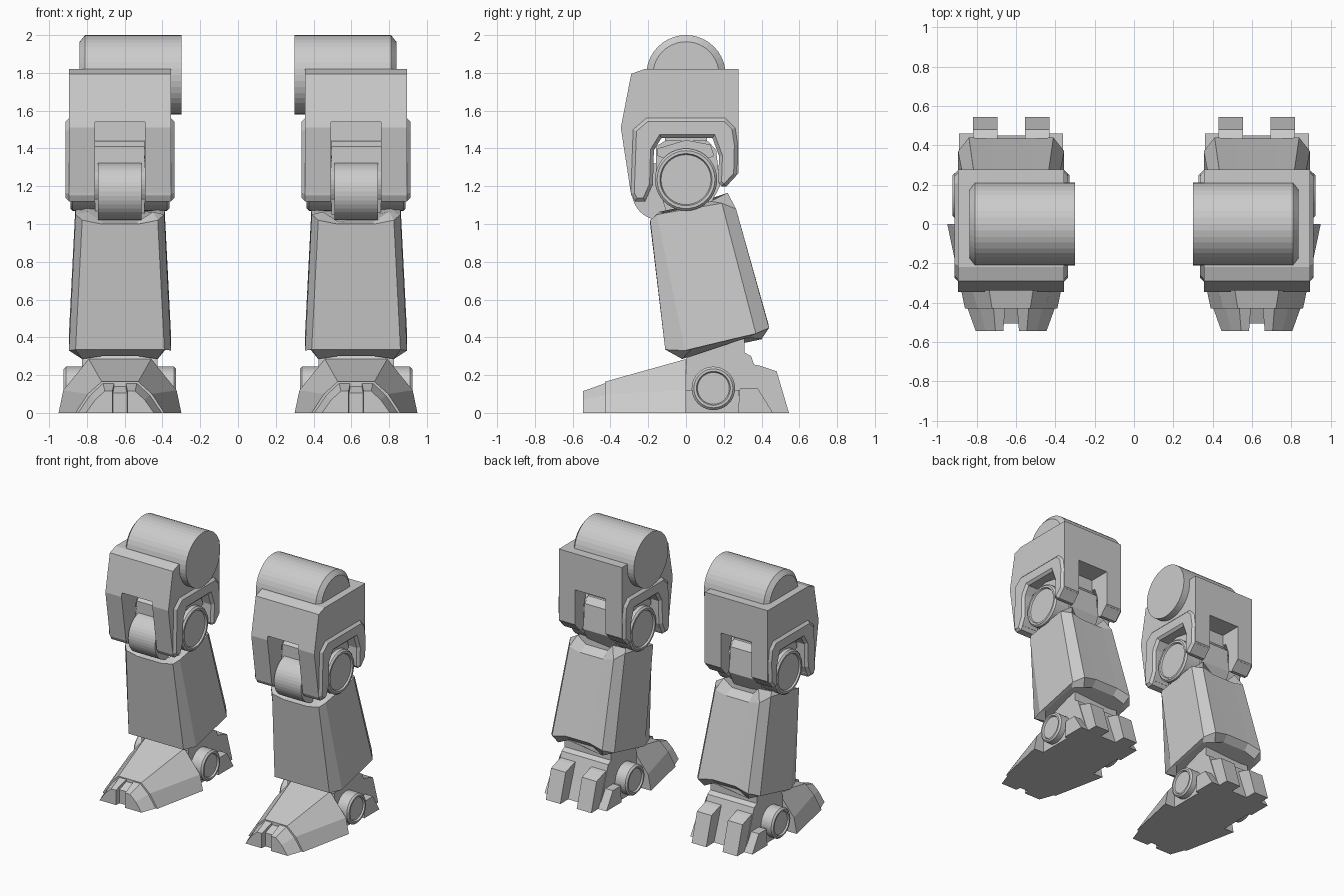
import bpy, bmesh, math

if "Cube" in bpy.data.objects:
    bpy.data.objects.remove(bpy.data.objects["Cube"])

CX = 0.625   # centre line of one leg; everything is mirrored across x = 0


def loft(name, rings, sides=(1,), cutter=None, bevel=0):
    """Skin rings of (local x, y, z) points; sides=(1,-1) repeats about the leg centre."""
    bm = bmesh.new()
    for s in sides:
        vs = [[bm.verts.new((CX + s * x, y, z)) for x, y, z in r] for r in rings]
        n = len(vs[0])
        for a, b in zip(vs, vs[1:]):
            for i in range(n):
                j = (i + 1) % n
                bm.faces.new((a[i], a[j], b[j], b[i]))
        bm.faces.new(vs[0])
        bm.faces.new(vs[-1])
    bmesh.ops.recalc_face_normals(bm, faces=bm.faces)
    me = bpy.data.meshes.new(name)
    bm.to_mesh(me)
    bm.free()
    ob = bpy.data.objects.new(name, me)
    bpy.context.collection.objects.link(ob)
    if bevel:
        m = ob.modifiers.new("Bevel", 'BEVEL')
        m.width, m.segments, m.limit_method = bevel, 1, 'ANGLE'
        m.angle_limit = math.radians(80)
    if cutter:
        m = ob.modifiers.new("Window", 'BOOLEAN')
        m.operation, m.object, m.solver = 'DIFFERENCE', cutter, 'EXACT'
    if cutter is not False:
        m = ob.modifiers.new("Mirror", 'MIRROR')
        m.use_clip = False
        m.use_mirror_merge = False
    return ob


def prism(name, profile, x0, x1, **kw):
    """Side profile of (y, z) points extruded from x0 to x1."""
    return loft(name, [[(x, y, z) for y, z in profile] for x in (x0, x1)], **kw)


def box(name, x0, x1, y0, y1, z0, z1, **kw):
    return prism(name, [(y0, z0), (y1, z0), (y1, z1), (y0, z1)], x0, x1, **kw)


def turned(name, y, z, steps, n=40):
    """Cylinder along x from (x, radius) steps."""
    ring = [(math.cos(2 * math.pi * i / n), math.sin(2 * math.pi * i / n)) for i in range(n)]
    return loft(name, [[(x, y + r * c, z + r * s) for c, s in ring] for x, r in steps])


def drum(name, y, z, half, r, lip, chamfer=0.012, sink=0.012):
    """Joint drum with chamfered rim and recessed face on both ends."""
    e = [(half - sink, r - lip - 0.006), (half, r - lip), (half, r - chamfer), (half - chamfer, r)]
    return turned(name, y, z, [(-x, q) for x, q in e] + e[::-1])


def sym(half):
    """Complete a half ring by reflecting it about the leg centre."""
    return half + [(-x, y, z) for x, y, z in reversed(half)]


# hip roller
turned("hip_roller", 0, 1.79, [(-0.325, 0.21), (0.185, 0.21), (0.213, 0.175)])

# thigh armour with open front/back window and side arch
window = box("window_cutter", -0.132, 0.132, -0.6, 0.6, 1.0, 1.54, cutter=False)
window.hide_render = True
window.display_type = 'WIRE'
prism("thigh_armour", [(-0.22, 1.82), (-0.29, 1.795), (-0.345, 1.51), (-0.29, 1.15),
                       (-0.2, 1.15), (-0.18, 1.39), (-0.13, 1.47), (0.13, 1.47),
                       (0.17, 1.42), (0.19, 1.22), (0.215, 1.2), (0.278, 1.27), (0.278, 1.82)],
      -0.27, 0.27, cutter=window)
prism("thigh_arch_trim", [(-0.27, 1.12), (-0.292, 1.16), (-0.28, 1.5), (-0.21, 1.56),
                          (0.21, 1.56), (0.26, 1.51), (0.274, 1.42), (0.27, 1.26), (0.2, 1.185),
                          (0.17, 1.22), (0.175, 1.36), (0.14, 1.455), (-0.13, 1.455),
                          (-0.17, 1.39), (-0.175, 1.21), (-0.215, 1.12)],
      -0.288, 0.288, cutter=window, bevel=0.018)

# knee
prism("knee_housing", [(-0.16, 1.24), (-0.16, 1.41), (-0.12, 1.435), (0, 1.46), (0.12, 1.435),
                       (0.16, 1.39), (0.18, 1.2), (0.1, 1.05), (-0.1, 1.05)], -0.131, 0.131)
prism("knee_bridge", [(-0.15, 1.36), (-0.15, 1.40), (0, 1.445), (0.13, 1.42), (0.15, 1.36),
                      (0, 1.3)], -0.22, 0.22)
box("thigh_core", -0.14, 0.14, -0.11, 0.11, 1.44, 1.56)
drum("knee_joint", 0, 1.235, 0.262, 0.165, 0.027)
turned("knee_cap", -0.135, 1.172, [(-0.115, 0.152), (0.115, 0.152)])

# shin shell: bottom lip, lower rim, upper rim, top lip
loft("shin", [
    sym([(.1, -.02, .30), (.2, -.02, .285), (.245, .03, .34),
         (.245, .33, .40), (.19, .40, .39), (.1, .39, .43)]),
    sym([(.1, -.11, .335), (.235, -.11, .335), (.27, -.005, .33),
         (.27, .37, .42), (.215, .44, .45), (.1, .435, .475)]),
    sym([(.1, -.19, 1.0), (.2, -.19, 1.02), (.235, -.155, 1.05),
         (.235, .19, 1.11), (.19, .265, 1.08), (.1, .265, 1.06)]),
    sym([(.09, -.14, 1.01), (.175, -.14, 1.065), (.21, -.1, 1.055),
         (.2, .13, 1.12), (.15, .22, 1.165), (.09, .2, 1.10)])])

# ankle
prism("ankle_block", [(0, 0), (0, 0.28), (0.05, 0.42), (0.31, 0.42), (0.31, 0.32), (0.345, 0.3),
                      (0.40, 0.14), (0.45, 0)], -0.2, 0.2)
drum("ankle_joint", 0.145, 0.13, 0.298, 0.115, 0.025)
box("ankle_bracket", -0.24, 0.24, -0.01, 0.28, 0, 0.12)

# front foot
loft("foot_shell", [sym([(.165, 0, .285), (.30, 0, .12), (.325, 0, 0)]),
                    sym([(.097, -.43, .165), (.17, -.43, .10), (.235, -.43, 0)])])
loft("toes", [[(.03, -.42, .16), (.09, -.42, .16), (.16, -.42, .095), (.225, -.42, 0),
               (.03, -.42, 0)],
              [(.04, -.545, .115), (.08, -.545, .115), (.13, -.545, .07), (.18, -.545, 0),
               (.04, -.545, 0)]], sides=(1, -1))
prism("toe_web", [(-.42, 0), (-.42, .145), (-.505, .105), (-.505, 0)], -.05, .05)

# heel
prism("heel_claws", [(.34, 0), (.34, .26), (.39, .25), (.48, .22), (.545, 0)],
      .07, .195, sides=(1, -1))
prism("heel_side_pads", [(.275, 0), (.285, .13), (.38, .13), (.46, 0)],
      .15, .265, sides=(1, -1))
